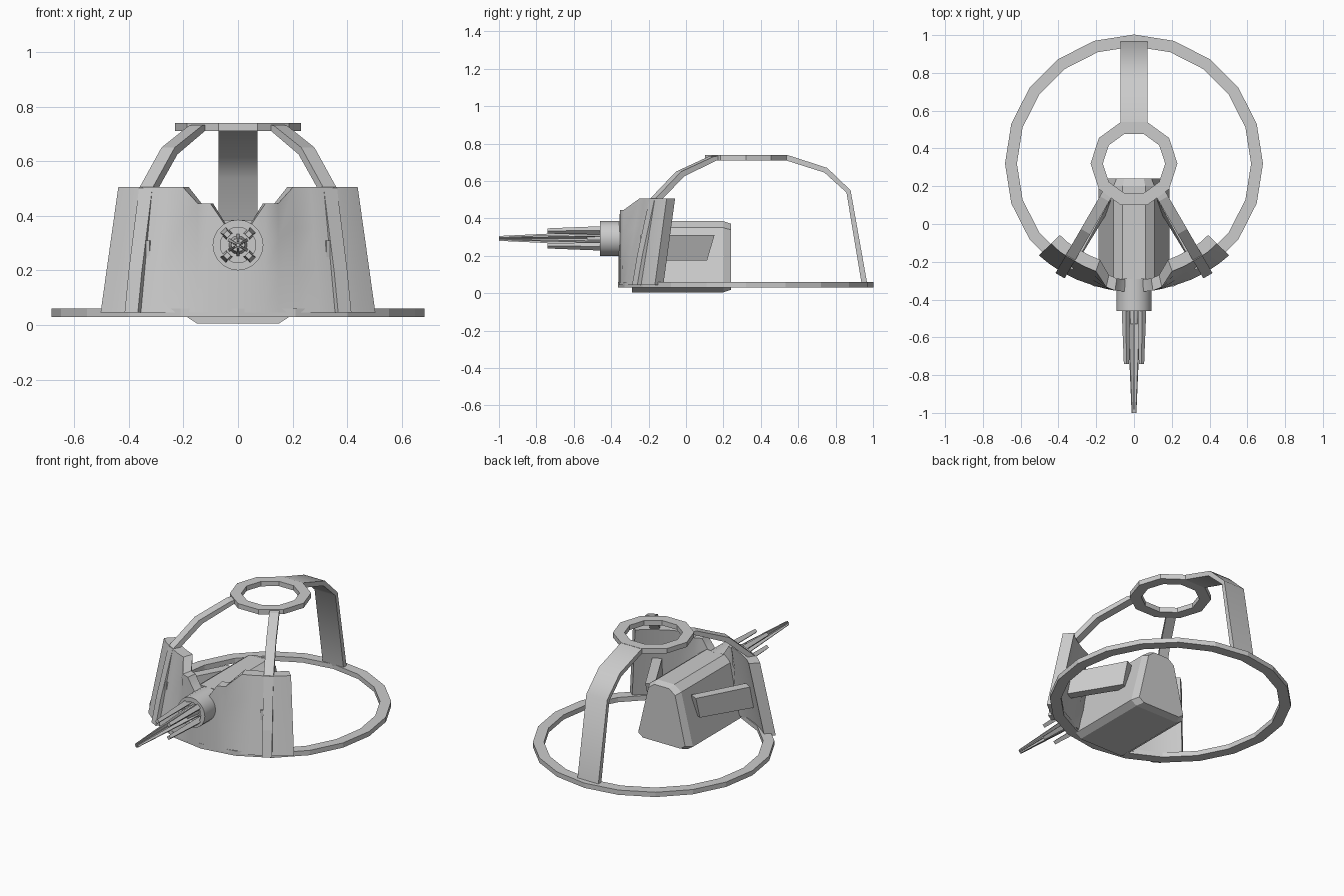
import bpy, bmesh
from math import sin, cos, pi, radians

if "Cube" in bpy.data.objects:
    bpy.data.objects.remove(bpy.data.objects["Cube"])

CY = 0.32    # y of the frame axis
GZ = 0.293   # height of the gun axis


def loft(name, sections, closed=False, smooth=None):
    """Skin a list of equal-length point loops; cap the ends unless closed."""
    bm = bmesh.new()
    loops = [[bm.verts.new(p) for p in s] for s in sections]
    n = len(loops[0])
    pairs = list(zip(loops, loops[1:]))
    if closed:
        pairs.append((loops[-1], loops[0]))
    for a, b in pairs:
        for i in range(n):
            j = (i + 1) % n
            bm.faces.new((a[i], a[j], b[j], b[i]))
    if not closed:
        bm.faces.new(loops[0])
        bm.faces.new(loops[-1])
    bmesh.ops.recalc_face_normals(bm, faces=bm.faces)
    me = bpy.data.meshes.new(name)
    bm.to_mesh(me)
    bm.free()
    ob = bpy.data.objects.new(name, me)
    bpy.context.collection.objects.link(ob)
    if smooth:
        bpy.ops.object.select_all(action='DESELECT')
        ob.select_set(True)
        bpy.context.view_layer.objects.active = ob
        bpy.ops.object.shade_smooth_by_angle(angle=radians(smooth))
    return ob


def ring(name, sides, r_out, r_in, z0, z1):
    secs = []
    for i in range(sides):
        a = 2 * pi * i / sides
        secs.append([(r * cos(a), CY + r * sin(a), z)
                     for r, z in ((r_out, z0), (r_out, z1), (r_in, z1), (r_in, z0))])
    return loft(name, secs, closed=True)


def strap(name, angle, half_w, outer, inner, shift=0, smooth=None):
    """Bent flat bar running down from the top ring, shifted sideways."""
    a = radians(angle)
    secs = []
    for (ro, zo), (ri, zi) in zip(outer, inner):
        secs.append([(r * cos(a) - t * sin(a), CY + r * sin(a) + t * cos(a), z)
                     for r, z, t in ((ro, zo, shift - half_w), (ro, zo, shift + half_w),
                                     (ri, zi, shift + half_w), (ri, zi, shift - half_w))])
    return loft(name, secs, smooth=smooth)


# frame rings
ring("base_ring", 20, 0.683, 0.62, 0.03, 0.06)
ring("top_ring", 10, 0.23, 0.165, 0.71, 0.74)

# frame straps
strap("rear_strap", 90, 0.072,
      [(0.20, 0.74), (0.225, 0.738), (0.435, 0.67), (0.56, 0.55), (0.65, 0.045)],
      [(0.20, 0.712), (0.215, 0.71), (0.42, 0.645), (0.538, 0.538), (0.62, 0.045)], smooth=50)
for side, ang, shift in (("right", -60, 0.042), ("left", -120, -0.042)):
    strap("front_strut_" + side, ang, 0.028,
          [(0.17, 0.738), (0.24, 0.73), (0.44, 0.65), (0.605, 0.50), (0.68, 0.2), (0.71, 0.045)],
          [(0.17, 0.712), (0.22, 0.71), (0.42, 0.625), (0.56, 0.50), (0.63, 0.2), (0.66, 0.045)],
          shift)

# curved shield with a stepped notch: angle, top height, top radius, bottom radius
half = [(4.2, 0.37, 0.68, 0.68), (8.5, 0.445, 0.68, 0.68), (12.7, 0.445, 0.67, 0.68),
        (19.5, 0.505, 0.605, 0.68), (26, 0.505, 0.605, 0.685), (33, 0.505, 0.605, 0.69),
        (40, 0.505, 0.61, 0.695), (46, 0.505, 0.61, 0.70)]
cols = [(-a, z, t, b) for a, z, t, b in reversed(half)] + [(0, 0.35, 0.68, 0.68)] + half
secs = []
for a, ztop, rt, rb in cols:
    s, c = sin(radians(a)), cos(radians(a))
    rows = [(rb + (rt - rb) * f, 0.045 + (ztop - 0.045) * f) for f in (0, 0.33, 0.67, 1)]
    prof = rows + [(r - 0.065, z) for r, z in reversed(rows)]
    secs.append([(r * s, CY - r * c, z) for r, z in prof])
loft("shield", secs, smooth=35)

# gun housing: tapered section swept along y with a bevelled rear
hs = [(0.06, 0.385), (0.108, 0.35), (0.188, 0.03), (0.15, 0.005)]
section = hs + [(-x, z) for x, z in reversed(hs)]
loft("gun_housing", [[(x * k, y, 0.19 + (z - 0.19) * kz) for x, z in section]
                     for y, k, kz in ((-0.29, 1, 1), (0.20, 1, 1), (0.24, 0.86, 0.93))])
# side arms splaying from the housing out to the shield
for side, m in (("right", 1), ("left", -1)):
    loft("side_arm_" + side,
         [[(m * (x - w), y - w * 0.5, z), (m * (x + w), y + w * 0.5, z),
           (m * (x + w), y2 + w * 0.5, z2), (m * (x - w), y2 - w * 0.5, z2)]
          for x, y, z, y2, z2, w in ((0.15, 0.10, 0.175, 0.14, 0.31, 0.025),
                                     (0.35, -0.23, 0.175, -0.23, 0.31, 0.025))])

# barrel collar with a recessed mouth
prof = [(0.093, -0.28), (0.093, -0.46), (0.065, -0.46), (0.065, -0.43), (0.003, -0.43), (0.003, -0.28)]
loft("barrel_collar", [[(r * cos(2 * pi * i / 20), y, GZ + r * sin(2 * pi * i / 20)) for r, y in prof]
                       for i in range(20)], closed=True, smooth=35)
# inner barrel core
loft("barrel_core", [[(r * cos(2 * pi * i / 12), y, GZ + r * sin(2 * pi * i / 12)) for i in range(12)]
                     for y, r in ((-0.42, 0.035), (-0.53, 0.025))], smooth=35)


def prong(name, ang, y0, y1, r0, r1, w0, w1):
    """Tapered bar along -y; r = (inner, outer) radius at each end."""
    c, s = cos(radians(ang)), sin(radians(ang))
    secs = []
    for y, (ri, ro), w in ((y0, r0, w0), (y1, r1, w1)):
        secs.append([(r * c - t * s, y, GZ + r * s + t * c)
                     for r, t in ((ri, -w), (ro, -w), (ro, w), (ri, w))])
    return loft(name, secs)


# four short outer prongs and six long inner spikes
for i in range(4):
    prong(f"outer_prong_{i}", 45 + 90 * i, -0.42, -0.74,
          (0.045, 0.078), (0.046, 0.066), 0.016, 0.01)
for i in range(6):
    prong(f"inner_spike_{i}", 30 + 60 * i, -0.42, -1.0,
          (0.012, 0.04), (0.004, 0.013), 0.006, 0.003)
